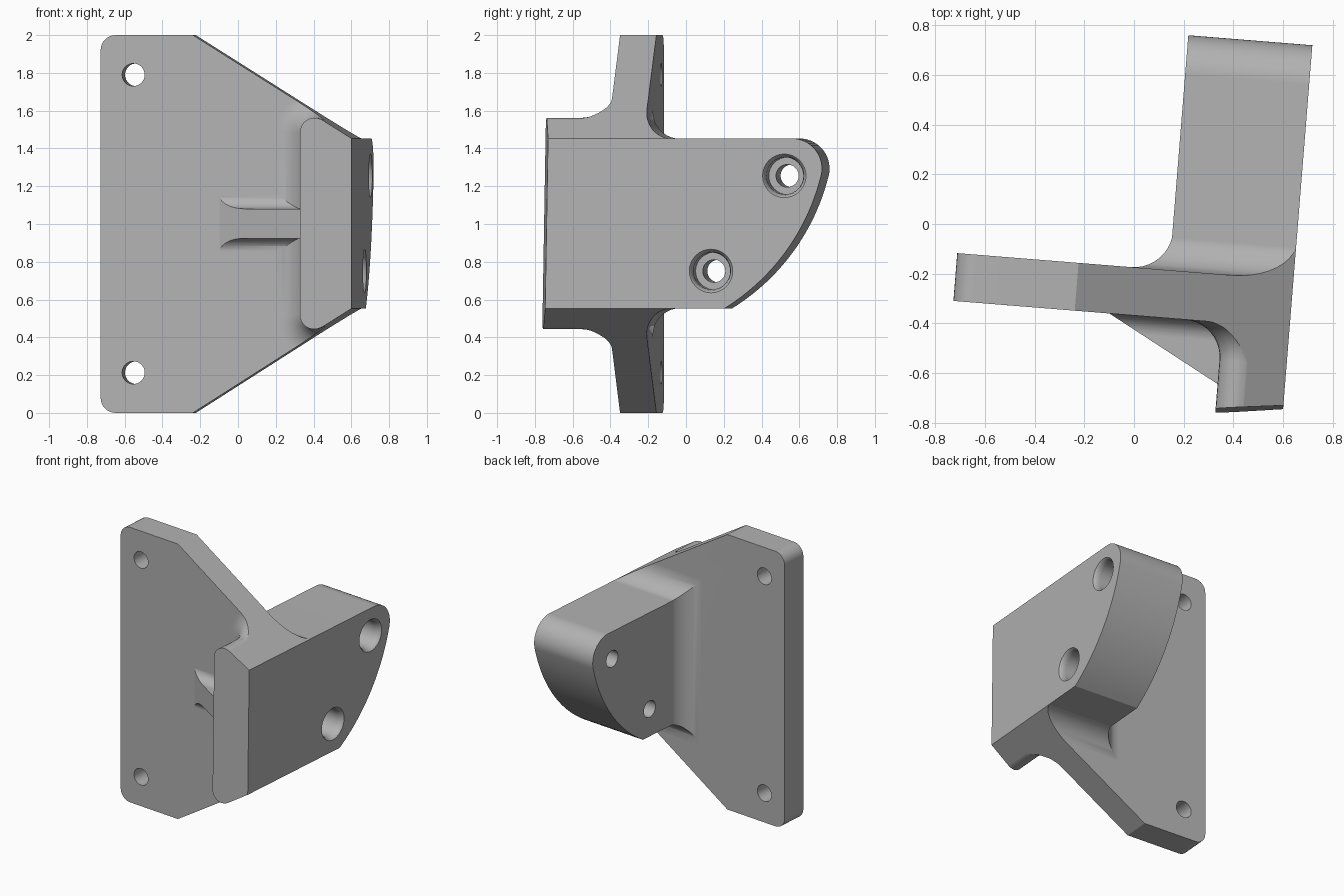
import bpy, bmesh
from math import sin, cos, pi, radians
from mathutils import Matrix, Vector

if "Cube" in bpy.data.objects:
    bpy.data.objects.remove(bpy.data.objects["Cube"])

RIGHT, BACK, FRONT = 0.658, -0.174, -0.367   # side face and plate faces
ARM_LO, ARM_HI, MID = 0.552, 1.453, 1.0025


def loft(name, rings, cut=None):
    """Skin closed rings of equal length; cut = (point, normal) trims the outer side."""
    bm = bmesh.new()
    rows = [[bm.verts.new(p) for p in ring] for ring in rings]
    n = len(rows[0])
    for a, b in zip(rows, rows[1:]):
        for i in range(n):
            j = (i + 1) % n
            bm.faces.new((a[i], a[j], b[j], b[i]))
    bm.faces.new(rows[0])
    bm.faces.new(rows[-1])
    bmesh.ops.recalc_face_normals(bm, faces=bm.faces)
    if cut:
        geom = bm.verts[:] + bm.edges[:] + bm.faces[:]
        bmesh.ops.bisect_plane(bm, geom=geom, plane_co=cut[0], plane_no=cut[1], clear_outer=True)
        bmesh.ops.holes_fill(bm, edges=[e for e in bm.edges if e.is_boundary], sides=0)
        bmesh.ops.recalc_face_normals(bm, faces=bm.faces)
    mesh = bpy.data.meshes.new(name)
    bm.to_mesh(mesh)
    bm.free()
    obj = bpy.data.objects.new(name, mesh)
    bpy.context.collection.objects.link(obj)
    return obj


def arc(cx, cy, r, start, end, steps=8):
    angles = [radians(start + (end - start) * i / steps) for i in range(steps + 1)]
    return [(cx + r * cos(a), cy + r * sin(a)) for a in angles]


def fillet(r, steps=10):
    """Pairs of (distance from plate, sideways spread), from the root outward."""
    angles = [pi / 2 * i / steps for i in range(steps + 1)]
    return [(r - r * cos(a), r - r * sin(a)) for a in angles]


def combine(target, tool, operation):
    mod = target.modifiers.new(operation.title(), "BOOLEAN")
    mod.object, mod.operation, mod.solver = tool, operation, "EXACT"
    graph = bpy.context.evaluated_depsgraph_get()
    mesh = bpy.data.meshes.new_from_object(target.evaluated_get(graph))
    target.modifiers.clear()
    target.data = mesh
    bpy.data.objects.remove(tool)


# Mounting plate, oversized until the outline trims it
bracket = loft("angle_bracket", [[(u, v, z) for u, z in ((-1, -.2), (1, -.2), (1, 2.2), (-1, 2.2))]
                                 for v in (FRONT, BACK)])

# Rear arm: rounded nose running into a long sweeping underside
nose = arc(0.615, 1.293, 0.16, 90, -14, 16) + arc(-0.346, 1.532, 1.15, -14, -58.4, 24)[1:]
side = [(-0.25, ARM_LO), (-0.25, ARM_HI)] + nose
arm = loft("arm", [[(u, v, z) for v, z in side] for u in (0.157, 0.8)])


# Flared root around the arm
def root_ring(v, off):
    u, lo, hi = 0.159 - off, ARM_LO + .002 - off, ARM_HI - .002 + off
    return [(u, v, lo), (0.8, v, lo), (0.8, v, hi), (u, v, hi)]


R = 0.157
arm_root = loft("arm_root", [root_ring(-0.27, R)] + [root_ring(BACK + d, o) for d, o in fillet(R)])


# Front flange with rounded corners and a flared root
def flange_ring(v, off):
    top = arc(0.463, 1.486, 0.076 + off, 180, 64)
    u, z = top[-1]
    top.append((0.8, z - (0.8 - u) * 0.488))
    return [(u, v, z) for u, z in top] + [(u, v, 2 * MID - z) for u, z in reversed(top)]


R = 0.15
flange = loft("flange", [flange_ring(-0.27, R)] + [flange_ring(FRONT - d, o) for d, o in fillet(R)]
              + [flange_ring(-0.9, 0)],
              cut=(Vector((0.387, -0.732, 0.445)), Vector((0.13, -1, 0.017))))

# Triangular rib bracing the flange
half = [(-0.28, 0.075)] + [(FRONT - d, o) for d, o in fillet(0.075)] + [(-0.7, 0)]
section = [(v, MID + 0.078 + o) for v, o in half] + [(v, MID - 0.078 - o) for v, o in reversed(half)]
rib = loft("rib", [[(u, v, z) for v, z in section] for u in (-0.2, 0.5)],
           cut=(Vector((-0.07, FRONT, 0)), Vector((-0.543, -1, 0))))

for part in (arm, arm_root, flange, rib):
    combine(bracket, part, "UNION")

# Tapered plate outline trims every part
outline = (arc(-0.62, 0.08, 0.08, 180, 270) + [(-0.21, 0), (RIGHT, ARM_LO), (RIGHT, ARM_HI), (-0.21, 2)]
           + arc(-0.62, 1.92, 0.08, 90, 180))
combine(bracket, loft("outline", [[(u, v, z) for u, z in outline] for v in (-1, 1)]), "INTERSECT")

# Plate holes
for z in (0.213, 1.79):
    ring = arc(-0.526, z, 0.06, 0, 348.75, 31)
    combine(bracket, loft("plate_hole", [[(a, v, b) for a, b in ring] for v in (-0.5, 0)]), "DIFFERENCE")

# Counterbored arm holes with eased rims
bore = [(0, .06), (.46, .06), (.46, .098), (.615, .098), (.64, .103), (.653, .111), (.665, .122)]
for v, z in ((0.186, 0.751), (0.575, 1.255)):
    rings = [[(u, a, b) for a, b in arc(v, z, r, 0, 348.75, 31)] for u, r in bore]
    combine(bracket, loft("arm_hole", rings), "DIFFERENCE")

# Slight turn about the vertical axis, material and shading
bracket.data.transform(Matrix.Rotation(radians(-4.6), 4, "Z"))
grey = bpy.data.materials.new("plain_grey")
grey.use_nodes = True
colour = (0.45, 0.45, 0.45, 1)
grey.diffuse_color = colour
grey.node_tree.nodes["Principled BSDF"].inputs["Base Color"].default_value = colour
bracket.data.materials.clear()
bracket.data.materials.append(grey)

bpy.ops.object.select_all(action="DESELECT")
bracket.select_set(True)
bpy.context.view_layer.objects.active = bracket
bpy.ops.object.shade_smooth_by_angle(angle=radians(30))
weighted = bracket.modifiers.new("Weighted Normals", "WEIGHTED_NORMAL")
weighted.keep_sharp = True
